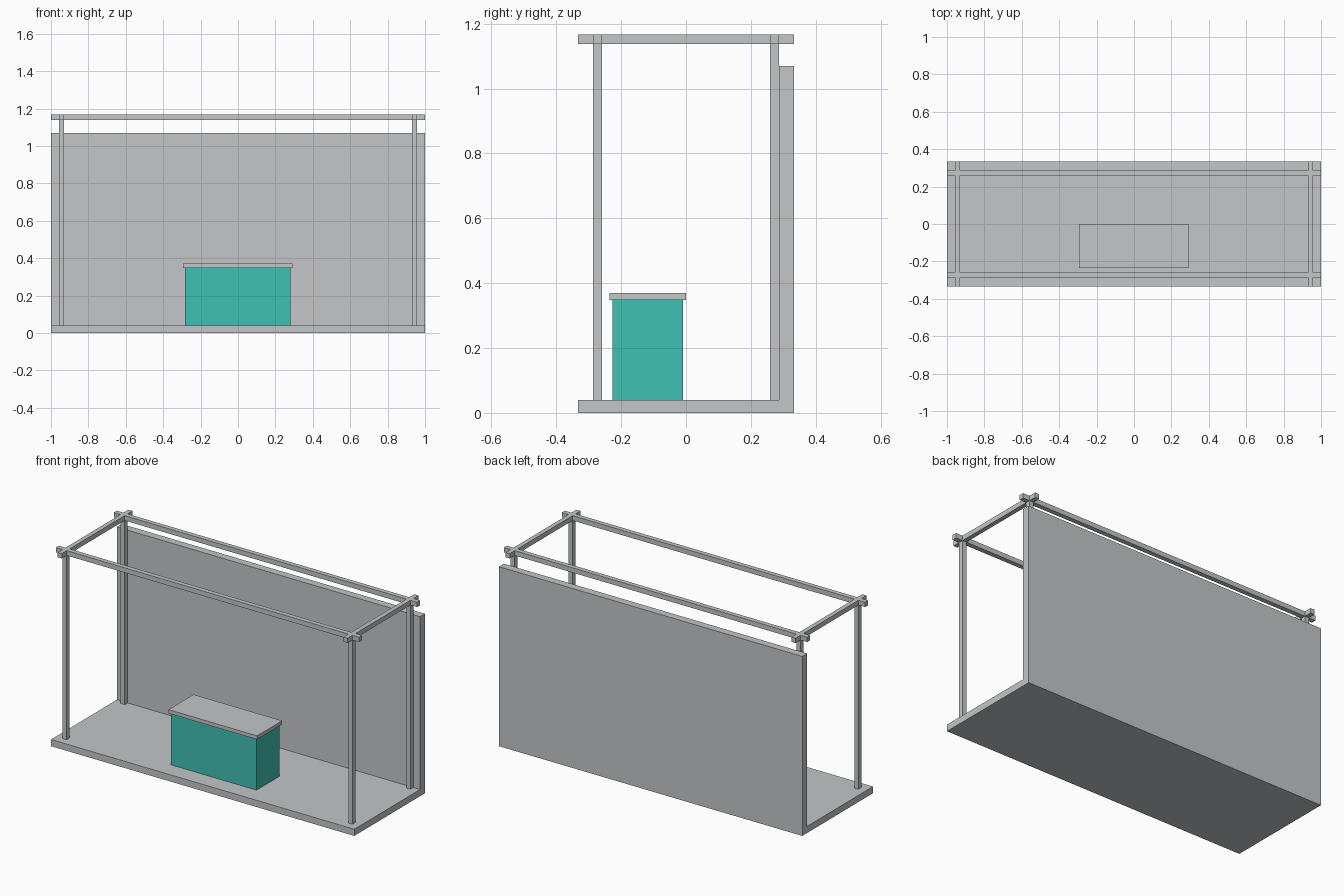
import bpy
import bmesh

cube = bpy.data.objects.get("Cube")
if cube:
    bpy.data.objects.remove(cube, do_unlink=True)


def material(name, rgb):
    mat = bpy.data.materials.new(name)
    mat.use_nodes = True
    mat.diffuse_color = (*rgb, 1)
    mat.node_tree.nodes["Principled BSDF"].inputs["Base Color"].default_value = (*rgb, 1)
    return mat


grey = material("light grey", (0.546, 0.565, 0.578))
teal = material("teal", (0.051, 0.533, 0.451))


def finish(bm, name, mat):
    bmesh.ops.recalc_face_normals(bm, faces=bm.faces)
    mesh = bpy.data.meshes.new(name)
    bm.to_mesh(mesh)
    bm.free()
    mesh.materials.append(mat)
    obj = bpy.data.objects.new(name, mesh)
    bpy.context.collection.objects.link(obj)
    return obj


def extrude(bm, offset):
    """Thicken the flat faces in bm into closed solids."""
    geom = bmesh.ops.extrude_face_region(bm, geom=bm.faces[:], use_keep_orig=True)["geom"]
    verts = [g for g in geom if isinstance(g, bmesh.types.BMVert)]
    bmesh.ops.translate(bm, verts=verts, vec=offset)


def box(name, mat, x, y, z):
    bm = bmesh.new()
    corners = [(x[0], y[0]), (x[1], y[0]), (x[1], y[1]), (x[0], y[1])]
    bm.faces.new([bm.verts.new((a, b, z[0])) for a, b in corners])
    extrude(bm, (0, 0, z[1] - z[0]))
    return finish(bm, name, mat)


HALF_X, HALF_Y = 1.0, 0.333
FLOOR, WALL_TOP, WALL_Y = 0.04, 1.07, 0.287
BEAM_Z, TOP = 1.138, 1.167
POST_X = (0.929, 0.956)
POST_Y = (0.259, WALL_Y)

# Floor and back wall: one L-shaped profile swept across the width
bm = bmesh.new()
profile = [(-HALF_Y, 0), (HALF_Y, 0), (HALF_Y, WALL_TOP),
           (WALL_Y, WALL_TOP), (WALL_Y, FLOOR), (-HALF_Y, FLOOR)]
bm.faces.new([bm.verts.new((-HALF_X, y, z)) for y, z in profile])
extrude(bm, (2 * HALF_X, 0, 0))
finish(bm, "floor_and_back_wall", grey)

# Four corner posts
for side, sx in (("left", 1), ("right", -1)):
    for end, sy in (("front", -1), ("back", 1)):
        box(f"{end}_{side}_post", grey,
            sorted(sx * v for v in POST_X), sorted(sy * v for v in POST_Y),
            (FLOOR, BEAM_Z))

# Top frame: crossing beams fused into one solid from the cells of a grid
bm = bmesh.new()
xs = sorted(s * v for s in (-1, 1) for v in (*POST_X, HALF_X))
ys = sorted(s * v for s in (-1, 1) for v in (*POST_Y, HALF_Y))
grid = [[bm.verts.new((x, y, BEAM_Z)) for y in ys] for x in xs]
for i in range(len(xs) - 1):
    for j in range(len(ys) - 1):
        if i % 2 or j % 2:
            bm.faces.new((grid[i][j], grid[i + 1][j], grid[i + 1][j + 1], grid[i][j + 1]))
bmesh.ops.delete(bm, geom=[v for v in bm.verts if not v.link_faces], context="VERTS")
extrude(bm, (0, 0, TOP - BEAM_Z))
finish(bm, "top_frame", grey)

# Reception counter with overhanging top
box("counter_body", teal, (-0.283, 0.281), (-0.227, -0.009), (FLOOR, 0.348))
box("counter_top", grey, (-0.293, 0.291), (-0.236, 0.0), (0.348, 0.37))
